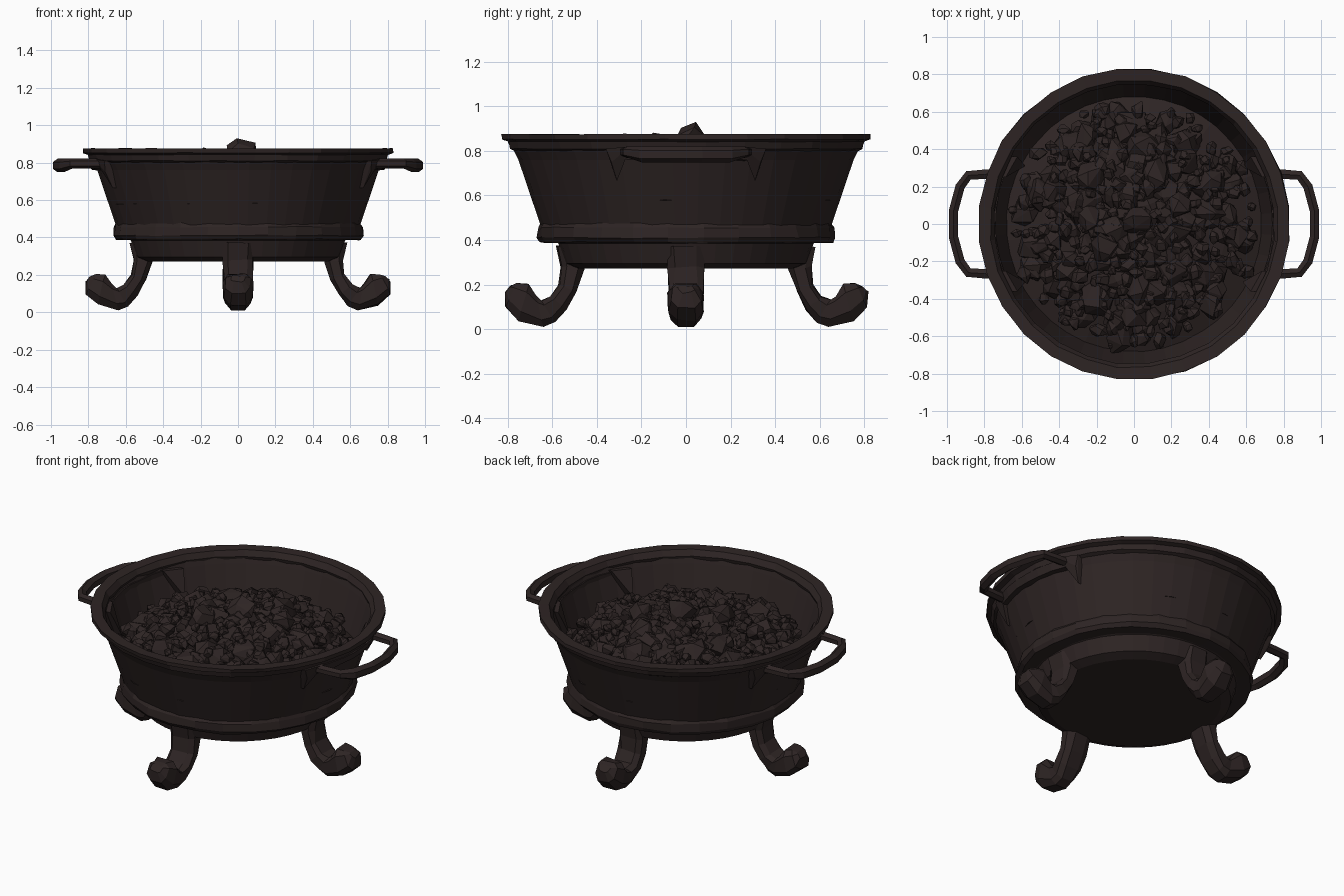
import bpy, bmesh, math, random
from mathutils import Vector, Matrix

random.seed(7)
cube = bpy.data.objects.get("Cube")
if cube:
    bpy.data.objects.remove(cube)

iron = bpy.data.materials.new("dark_iron")
iron.use_nodes = True
colour = (0.027, 0.018, 0.0175, 1)
iron.diffuse_color = colour
bsdf = iron.node_tree.nodes["Principled BSDF"]
bsdf.inputs["Base Color"].default_value = colour
bsdf.inputs["Roughness"].default_value = 0.9


def finish(bm, name):
    bmesh.ops.recalc_face_normals(bm, faces=bm.faces[:])
    mesh = bpy.data.meshes.new(name)
    bm.to_mesh(mesh)
    bm.free()
    mesh.materials.append(iron)
    obj = bpy.data.objects.new(name, mesh)
    bpy.context.collection.objects.link(obj)
    return obj


def loft(bm, rings, closed=False):
    """Skin a list of point rings, capping the ends unless closed."""
    loops = [[bm.verts.new(p) for p in ring] for ring in rings]
    n = len(loops[0])
    pairs = list(zip(loops, loops[1:]))
    if closed:
        pairs.append((loops[-1], loops[0]))
    for a, b in pairs:
        for i in range(n):
            j = (i + 1) % n
            bm.faces.new((a[i], a[j], b[j], b[i]))
    if not closed:
        bm.faces.new(loops[0])
        bm.faces.new(loops[-1])


def lathe(name, profile, sides, wobble=0.0, closed=False):
    """Turn (radius, height) points, with a hammered wobble."""
    bm = bmesh.new()
    rings = []
    for r, z in profile:
        ring = []
        for i in range(sides):
            a = math.tau * (i + 0.5) / sides
            rr = r + random.uniform(-wobble, wobble)
            zz = z + random.uniform(-wobble, wobble) * 0.4
            ring.append((rr * math.cos(a), rr * math.sin(a), zz))
        rings.append(ring)
    loft(bm, rings, closed)
    return finish(bm, name)


# Bowl: outer skin, then inner skin down to its floor
lathe("bowl", [(0.49, 0.272), (0.545, 0.295), (0.575, 0.385), (0.64, 0.42),
               (0.66, 0.48), (0.755, 0.76), (0.785, 0.82), (0.765, 0.86),
               (0.745, 0.80), (0.67, 0.54), (0.6, 0.5)], 40)

# Flared rim and the rough foot band
lathe("rim", [(0.765, 0.795), (0.795, 0.81), (0.805, 0.842), (0.832, 0.852),
              (0.833, 0.876), (0.77, 0.874), (0.75, 0.84)], 28, 0.004, True)
lathe("lower_band", [(0.56, 0.388), (0.655, 0.388), (0.672, 0.41),
                     (0.668, 0.455), (0.655, 0.478), (0.62, 0.475)],
      26, 0.008, True)

# Curled legs: top point, under point and half width of each section
leg_sections = [
    ((0.58, 0.37), (0.45, 0.37), 0.08), ((0.56, 0.28), (0.46, 0.27), 0.08),
    ((0.57, 0.20), (0.495, 0.17), 0.078), ((0.61, 0.145), (0.54, 0.09), 0.076),
    ((0.65, 0.13), (0.59, 0.03), 0.068), ((0.675, 0.15), (0.64, 0.01), 0.066),
    ((0.71, 0.20), (0.75, 0.04), 0.08), ((0.76, 0.205), (0.81, 0.10), 0.065),
    ((0.785, 0.195), (0.815, 0.165), 0.035)]


def leg_ring(top, under, w):
    t, u = Vector((top[0], 0, top[1])), Vector((under[0], 0, under[1]))
    side = Vector((0, w, 0))
    ring = []
    for f, s in ((0, 0.65), (0.22, 1), (0.75, 1), (1, 0.55)):
        ring.append(t.lerp(u, f) + side * s)
    return ring + [Vector((p.x, -p.y, p.z)) for p in reversed(ring)]


for k, name in enumerate(("left_leg", "back_leg", "right_leg", "front_leg")):
    bm = bmesh.new()
    loft(bm, [leg_ring(*s) for s in leg_sections])
    for v in bm.verts:
        if v.co.z > 0.02:
            v.co += Vector([random.uniform(-0.005, 0.005) for _ in range(3)])
    bm.transform(Matrix.Rotation(k * math.pi / 2, 4, "Z"))
    finish(bm, name)

# Handles: a bar bent outward from the wall, with a wedge bracket at each end
half = [(0.72, 0.27), (0.81, 0.265), (0.885, 0.26), (0.93, 0.2), (0.965, 0.07)]
path = [Vector((x, y, 0.795 - 0.01 * (x > 0.9))) for x, y in half]
path += [Vector((p.x, -p.y, p.z)) for p in reversed(path)]
for turn, side in ((0, "left"), (math.pi, "right")):
    bm = bmesh.new()
    rings = []
    for i, p in enumerate(path):
        tan = path[min(i + 1, len(path) - 1)] - path[max(i - 1, 0)]
        out = Vector((-tan.y, tan.x, 0)).normalized()
        tall = 0.036 if p.x > 0.9 else 0.026
        rings.append([p + out * 0.029 * math.cos(a) + Vector((0, 0, tall * math.sin(a)))
                      for a in (math.tau * (j + 0.5) / 6 for j in range(6))])
    loft(bm, rings)
    bm.transform(Matrix.Rotation(turn, 4, "Z"))
    finish(bm, side + "_handle")

    bm = bmesh.new()
    for s in (-1, 1):
        pts = []
        for y, z, r in ((0.25, 0.82, 0.81), (0.36, 0.81, 0.80),
                        (0.335, 0.75, 0.785), (0.31, 0.665, 0.738)):
            for d in (0, 0.08):
                rr = r - d
                pts.append(bm.verts.new((math.sqrt(rr * rr - y * y), s * y, z)))
        bmesh.ops.convex_hull(bm, input=pts)
    # Strap hugging the wall between the brackets
    rings = []
    for i in range(7):
        a = 0.36 * (i / 3 - 1)
        rings.append([(r * math.cos(a), r * math.sin(a), z + random.uniform(-0.006, 0.006))
                      for r, z in ((0.74, 0.81), (0.80, 0.81), (0.785, 0.765), (0.74, 0.76))])
    loft(bm, rings)
    bm.transform(Matrix.Rotation(turn, 4, "Z"))
    finish(bm, side + "_handle_bracket")


# Coals heaped in the bowl
def heap(r):
    return 0.60 + 0.18 * (1 - (r / 0.68) ** 2)


def add_rock(bm, centre, size):
    pts = []
    spin = random.uniform(0, math.tau)
    stretch = random.uniform(0.8, 1.2)
    for i in range(14):
        # Spread points evenly over a ball, then jitter them
        z = 1 - 2 * (i + 0.5) / 14
        a = i * 2.4 + spin + random.uniform(-0.4, 0.4)
        r = math.sqrt(1 - z * z)
        v = Vector((r * math.cos(a) * stretch, r * math.sin(a) / stretch, z * 0.9))
        pts.append(bm.verts.new(centre + v * size * random.uniform(0.8, 1.12)))
    hull = bmesh.ops.convex_hull(bm, input=pts)
    loose = [g for g in hull["geom_interior"] if isinstance(g, bmesh.types.BMVert)]
    bmesh.ops.delete(bm, geom=list(set(loose)), context="VERTS")


def scatter(name, count, reach, low, high, lift):
    bm = bmesh.new()
    for i in range(count):
        r = reach * math.sqrt((i + 0.5) / count)
        a = i * 2.39996 + random.uniform(-0.15, 0.15)
        z = heap(r) + random.uniform(-0.025, 0.02) + lift
        add_rock(bm, Vector((r * math.cos(a), r * math.sin(a), z)),
                 random.uniform(low, high))
    return bm


finish(scatter("large", 110, 0.60, 0.055, 0.105, 0.0), "large_coals")
finish(scatter("small", 230, 0.65, 0.028, 0.05, 0.04), "small_coals")
bm = bmesh.new()
for x, y, z, size in ((0.02, 0.02, 0.85, 0.09), (-0.16, -0.13, 0.81, 0.09),
                      (0.24, 0.1, 0.81, 0.075)):
    add_rock(bm, Vector((x, y, z)), size)
finish(bm, "top_coals")
lathe("coal_bed", [(0.69, 0.58), (0.5, heap(0.5) - 0.02), (0.3, heap(0.3) - 0.02),
                   (0.08, heap(0.08) - 0.02)], 24, 0.01)
